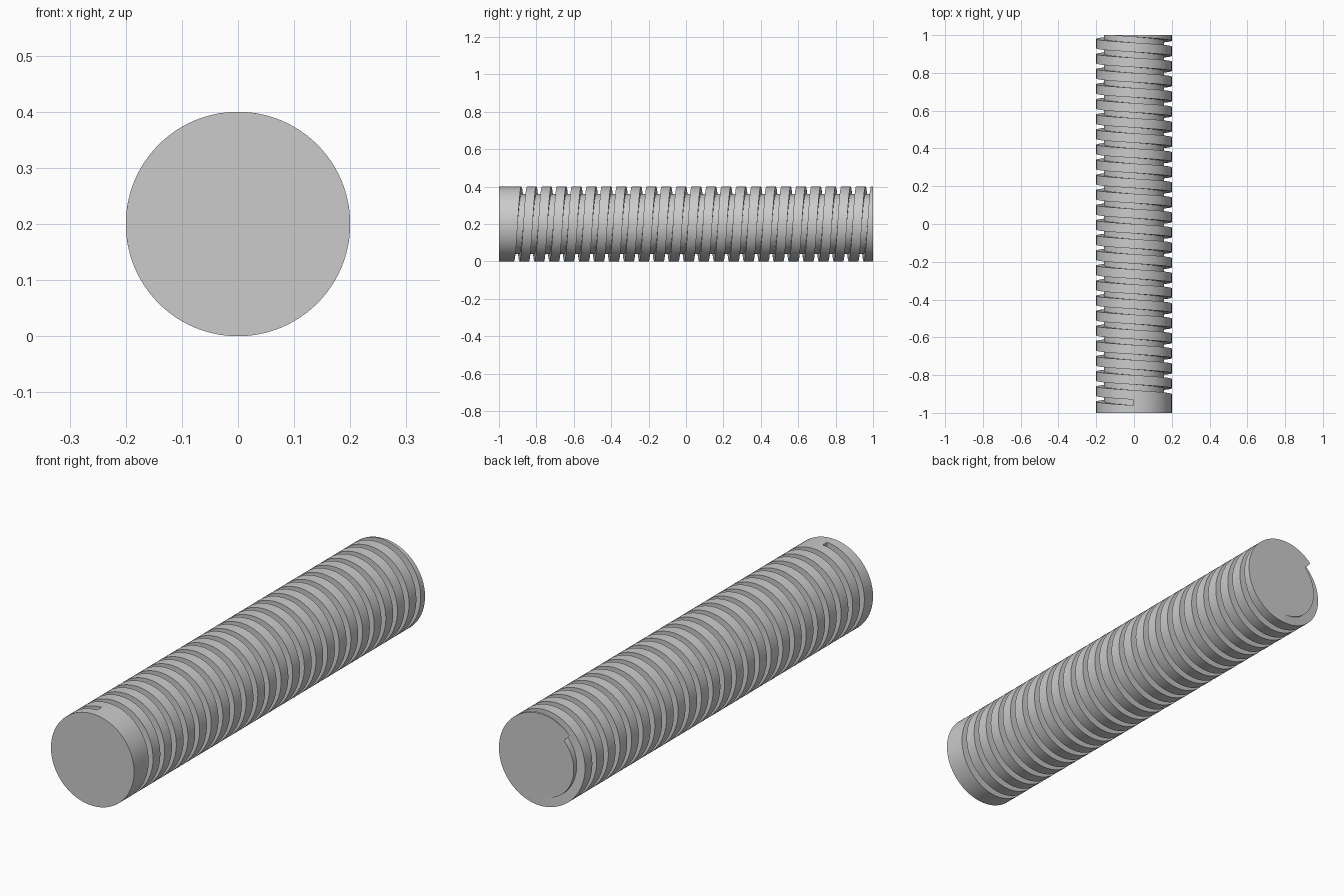
import bpy
import bmesh
from math import sin, cos, tau, radians

default_cube = bpy.data.objects.get("Cube")
if default_cube:
    bpy.data.objects.remove(default_cube, do_unlink=True)

SEGMENTS = 96        # sides of the rod and steps per thread turn
RADIUS = 0.2
CORE_RADIUS = 0.16
LENGTH = 2.0
PITCH = 0.08
GROOVE_WIDTH = 0.03
GROOVE_START = -0.945
TURNS = 24.8         # runs out through the back end


def make_rod():
    """Plain round bar lying along y."""
    bpy.ops.mesh.primitive_cylinder_add(
        vertices=SEGMENTS, radius=RADIUS, depth=LENGTH,
        location=(0, 0, RADIUS), rotation=(radians(90), 0, 0))
    rod = bpy.context.object
    rod.name = rod.data.name = "threaded_rod"
    bpy.ops.object.transform_apply(location=True, rotation=True, scale=True)
    return rod


def make_groove_cutter():
    """Rectangle swept along a helix, from the top towards -x and backwards."""
    half = GROOVE_WIDTH / 2
    section = [(CORE_RADIUS, -half), (CORE_RADIUS, half),
               (RADIUS * 1.2, half), (RADIUS * 1.2, -half)]
    bm = bmesh.new()
    rings = []
    for i in range(int(TURNS * SEGMENTS) + 1):
        turn = (i + 0.5) / SEGMENTS
        angle = turn * tau
        y = GROOVE_START + PITCH * turn
        rings.append([bm.verts.new((-r * sin(angle), y + dy, RADIUS + r * cos(angle)))
                      for r, dy in section])
    for a, b in zip(rings, rings[1:]):
        for k in range(4):
            n = (k + 1) % 4
            bm.faces.new((a[k], a[n], b[n], b[k]))
    bm.faces.new(rings[0])
    bm.faces.new(rings[-1])
    bmesh.ops.triangulate(bm, faces=bm.faces[:])
    bmesh.ops.recalc_face_normals(bm, faces=bm.faces[:])
    mesh = bpy.data.meshes.new("groove_cutter")
    bm.to_mesh(mesh)
    bm.free()
    cutter = bpy.data.objects.new("groove_cutter", mesh)
    bpy.context.collection.objects.link(cutter)
    cutter.hide_render = True
    return cutter


rod = make_rod()
cutter = make_groove_cutter()

# Cut the thread groove
cut = rod.modifiers.new("thread_groove", 'BOOLEAN')
cut.operation = 'DIFFERENCE'
cut.solver = 'EXACT'
cut.object = cutter
bpy.context.view_layer.objects.active = rod
bpy.ops.object.modifier_apply(modifier=cut.name)
bpy.data.objects.remove(cutter, do_unlink=True)

# Smooth round surfaces, crisp thread edges
bpy.ops.object.select_all(action='DESELECT')
rod.select_set(True)
bpy.ops.object.shade_smooth_by_angle(angle=radians(30))
